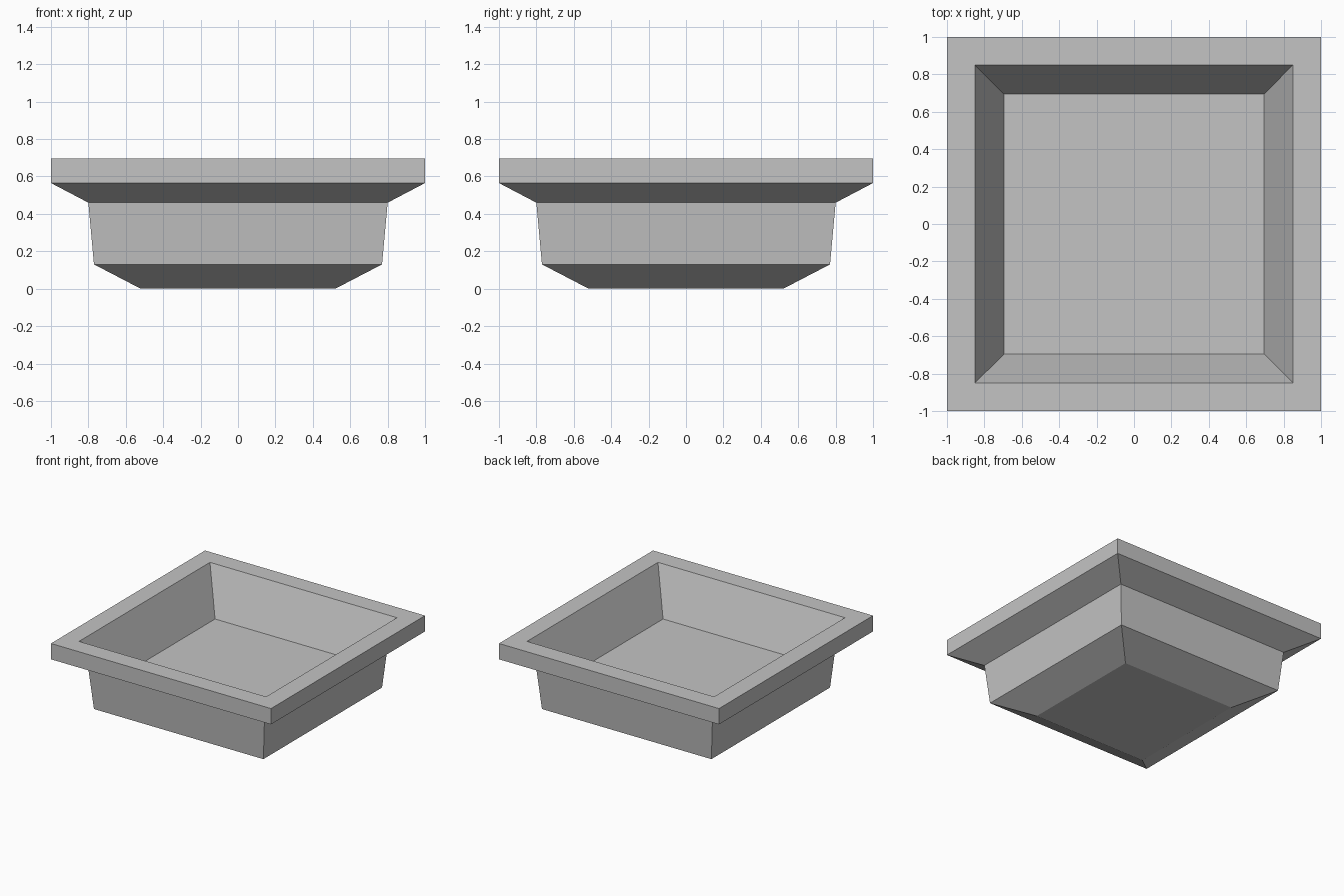
import bpy
import bmesh

cube = bpy.data.objects.get("Cube")
if cube:
    bpy.data.objects.remove(cube, do_unlink=True)

# Single plain grey material
grey = bpy.data.materials.new("plain grey")
grey.use_nodes = True
colour = (0.55, 0.55, 0.55, 1)
grey.diffuse_color = colour
grey.node_tree.nodes["Principled BSDF"].inputs["Base Color"].default_value = colour

# Half width and height of each square ring, from the base, over the rim, to the inner floor
profile = [
    (0.52, 0.0),     # base
    (0.77, 0.13),    # lower chamfer
    (0.80, 0.46),    # body top
    (1.0, 0.565),    # rim underside
    (1.0, 0.695),    # rim outer edge
    (0.85, 0.695),   # rim inner edge
    (0.695, 0.33),   # inner floor
]
corners = [(-1, -1), (1, -1), (1, 1), (-1, 1)]


def square_tray(name, rings):
    """Bridge a stack of square rings and cap both ends."""
    bm = bmesh.new()
    loops = [[bm.verts.new((sx * w, sy * w, z)) for sx, sy in corners]
             for w, z in rings]
    for a, b in zip(loops, loops[1:]):
        for i in range(4):
            j = (i + 1) % 4
            bm.faces.new((a[i], a[j], b[j], b[i]))
    bm.faces.new(loops[0][::-1])
    bm.faces.new(loops[-1])
    bmesh.ops.recalc_face_normals(bm, faces=bm.faces)
    mesh = bpy.data.meshes.new(name)
    bm.to_mesh(mesh)
    bm.free()
    mesh.materials.append(grey)
    obj = bpy.data.objects.new(name, mesh)
    bpy.context.collection.objects.link(obj)
    return obj


# Square tray with an overhanging rim
square_tray("square_tray", profile)
